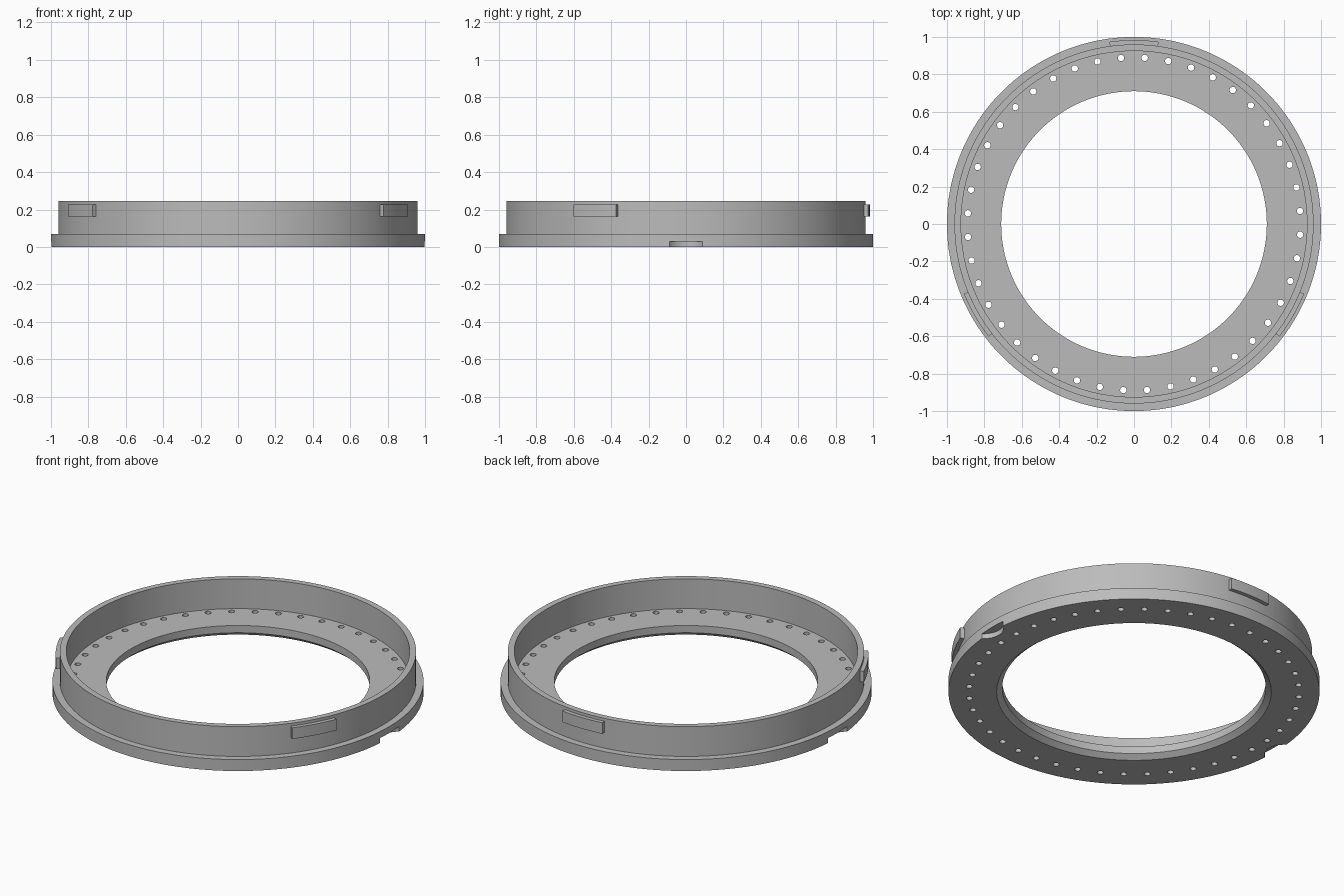
import bpy, bmesh, math
from mathutils import Matrix, Vector

if "Cube" in bpy.data.objects:
    bpy.data.objects.remove(bpy.data.objects["Cube"], do_unlink=True)

grey = bpy.data.materials.new("plain_grey")
grey.use_nodes = True
grey.diffuse_color = (0.5, 0.5, 0.5, 1)
grey.node_tree.nodes["Principled BSDF"].inputs["Base Color"].default_value = (0.5, 0.5, 0.5, 1)


def make_object(name, bm):
    bmesh.ops.recalc_face_normals(bm, faces=bm.faces)
    mesh = bpy.data.meshes.new(name)
    bm.to_mesh(mesh)
    bm.free()
    mesh.materials.append(grey)
    obj = bpy.data.objects.new(name, mesh)
    bpy.context.collection.objects.link(obj)
    return obj


def revolve(name, profile, steps, start=0, sweep=360):
    """Turn a closed (radius, z) outline about the z axis, fully or over an arc."""
    full = sweep == 360
    bm = bmesh.new()
    rings = []
    for i in range(steps if full else steps + 1):
        a = math.radians(start + sweep * i / steps)
        rings.append([bm.verts.new((r * math.cos(a), r * math.sin(a), z)) for r, z in profile])
    n = len(profile)
    for i in range(steps):
        a, b = rings[i], rings[(i + 1) % len(rings)]
        for j in range(n):
            k = (j + 1) % n
            bm.faces.new((a[j], b[j], b[k], a[k]))
    if not full:
        bm.faces.new(rings[0])
        bm.faces.new(rings[-1])
    return make_object(name, bm)


def add_cylinder(bm, radius, x, y, z0, z1, segments):
    bmesh.ops.create_cone(bm, cap_ends=True, segments=segments, radius1=radius, radius2=radius,
                          depth=z1 - z0, matrix=Matrix.Translation(Vector((x, y, (z0 + z1) / 2))))


def select_only(obj):
    bpy.ops.object.select_all(action='DESELECT')
    obj.select_set(True)
    bpy.context.view_layer.objects.active = obj


# Flat base ring with a chamfered lower inner edge
FLANGE_TOP = 0.068
base = revolve("base_flange", [(0.74, 0), (1, 0), (1, FLANGE_TOP), (0.71, FLANGE_TOP), (0.71, 0.025)], 180)

# Cutters: a circle of bolt holes and two shallow scallops under the rim
bm = bmesh.new()
HOLES = 44
for i in range(HOLES):
    a = math.radians(4.5) + math.tau * i / HOLES
    add_cylinder(bm, 0.017, 0.89 * math.cos(a), 0.89 * math.sin(a), -0.05, 0.15, 20)
for side in (-1, 1):
    add_cylinder(bm, 0.11, side * 1.06, 0, -0.05, 0.03, 64)
cutter = make_object("hole_cutter", bm)
cutter.hide_render = True

cut = base.modifiers.new("holes", 'BOOLEAN')
cut.operation = 'DIFFERENCE'
cut.solver = 'EXACT'
cut.object = cutter
select_only(base)
bpy.ops.object.modifier_apply(modifier=cut.name)
bpy.data.objects.remove(cutter, do_unlink=True)

# Upright wall standing on the base
wall = revolve("upright_wall", [(0.925, 0.05), (0.96, 0.05), (0.96, 0.245), (0.925, 0.245)], 180)

# Three locking tabs around the wall
tabs = [revolve(f"{place}_tab", [(0.95, 0.162), (0.983, 0.162), (0.983, 0.228), (0.95, 0.228)],
                12, angle - 7.7, 15.4)
        for place, angle in (("back", 90), ("front_right", 210), ("front_left", 330))]

for obj in [base, wall] + tabs:
    select_only(obj)
    bpy.ops.object.shade_smooth_by_angle(angle=math.radians(30))
